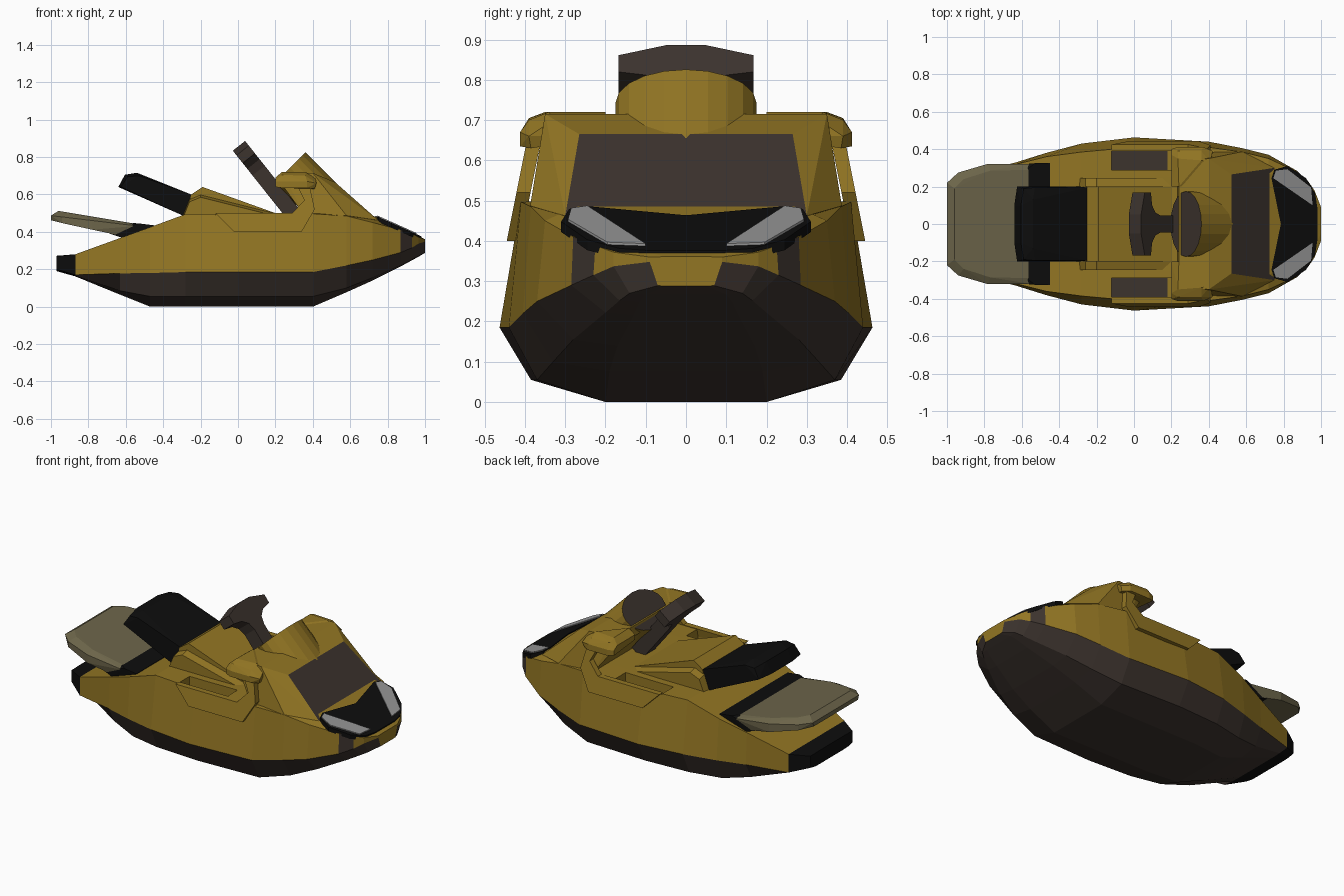
import bpy, bmesh, math
from mathutils import Vector, Matrix

if "Cube" in bpy.data.objects:
    bpy.data.objects.remove(bpy.data.objects["Cube"])

def material(name, rgb):
    m = bpy.data.materials.new(name)
    m.diffuse_color = (*rgb, 1)
    m.use_nodes = True
    m.node_tree.nodes["Principled BSDF"].inputs["Base Color"].default_value = m.diffuse_color
    return m

GOLD = material("gold", (0.29, 0.18, 0.017))
DARK = material("dark_brown", (0.045, 0.033, 0.027))
BLACK = material("black", (0.004, 0.004, 0.004))
OLIVE = material("olive", (0.15, 0.13, 0.068))
LIGHT = material("light_grey", (0.3, 0.3, 0.3))

def finish(name, bm, *mats):
    bmesh.ops.recalc_face_normals(bm, faces=bm.faces)
    me = bpy.data.meshes.new(name)
    bm.to_mesh(me)
    bm.free()
    for m in mats:
        me.materials.append(m)
    ob = bpy.data.objects.new(name, me)
    bpy.context.collection.objects.link(ob)
    return ob

def loft(name, rings, pick, *mats):
    bm = bmesh.new()
    vs = [[bm.verts.new(p) for p in r] for r in rings]
    n = len(rings[0])
    for s in range(len(vs) - 1):
        for i in range(n):
            j = (i + 1) % n
            f = bm.faces.new((vs[s][i], vs[s][j], vs[s + 1][j], vs[s + 1][i]))
            f.material_index = pick(s, i)
    bm.faces.new(vs[0]).material_index = pick(0, 2)
    bm.faces.new(vs[-1]).material_index = pick(len(vs) - 2, 2)
    return finish(name, bm, *mats)

def prism(name, a, b, mat):
    return loft(name, [a, b], lambda s, i: 0, mat)

def both(pts):
    return [(x, s * y, z) for x, y, z in pts for s in (1, -1)]

def hull(name, pts, mats, pick=None):
    bm = bmesh.new()
    for p in pts:
        bm.verts.new(p)
    r = bmesh.ops.convex_hull(bm, input=bm.verts)
    loose = [v for v in bm.verts if not v.link_faces]
    bmesh.ops.delete(bm, geom=loose, context='VERTS')
    bmesh.ops.dissolve_limit(bm, angle_limit=0.02, verts=bm.verts, edges=bm.edges)
    bmesh.ops.recalc_face_normals(bm, faces=bm.faces)
    if pick:
        for f in bm.faces:
            f.material_index = pick(f)
    return finish(name, bm, *mats)

# Hull: keel, bilge, chine, gunwale and deck (y, z) at each station
stations = [
    (-.97, (.12, .19), (.16, .192), (.20, .20), (.20, .27), (.12, .272)),
    (-.87, (.14, .162), (.20, .164), (.265, .17), (.265, .28), (.16, .28)),
    (-.63, (.16, .064), (.28, .085), (.33, .178), (.32, .367), (.2, .367)),
    (-.47, (.18, 0), (.33, .055), (.38, .18), (.36, .425), (.2, .425)),
    (-.28, (.2, 0), (.37, .055), (.43, .185), (.385, .495), (.25, .495)),
    (0, (.2, 0), (.385, .055), (.463, .185), (.41, .495), (.25, .495)),
    (.4, (.2, 0), (.37, .055), (.44, .185), (.41, .497), (.25, .5)),
    (.58, (.19, .077), (.33, .1), (.405, .22), (.385, .485), (.26, .5)),
    (.72, (.17, .14), (.28, .155), (.37, .25), (.35, .45), (.27, .487)),
    (.87, (.13, .215), (.2, .222), (.285, .29), (.28, .41), (.22, .4195)),
    (.93, (.115, .248), (.165, .252), (.23, .315), (.225, .388), (.17, .3925)),
    (.965, (.1, .267), (.14, .27), (.18, .337), (.18, .372), (.12, .377)),
    (1, (.05, .288), (.07, .289), (.09, .348), (.09, .36), (.05, .361)),
]
rings = [[(x, -y, z) for y, z in p] + [(x, y, z) for y, z in reversed(p)] for x, *p in stations]

def hull_mat(s, i):
    if s == 0:
        return 2
    if i in (0, 1, 7, 8, 9) or (s == 9 and i in (2, 6)):
        return 1
    return 0

body = loft("hull", rings, hull_mat, GOLD, DARK, BLACK)
body.data.polygons[-1].material_index = 0

# Footwells cut in the deck, each with a dark floor
def box(name, s, x0, x1, y0, y1, z0, z1, mat):
    q = [(x0, y0), (x1, y0), (x1, y1), (x0, y1)]
    return prism(name, [(x, s * y, z0) for x, y in q], [(x, s * y, z1) for x, y in q], mat)

for s, side in ((1, "left"), (-1, "right")):
    cut = box("footwell_cutter_" + side, s, -.12, .2, .29, .4, .42, .6, GOLD)
    cut.hide_render = True
    cut.hide_viewport = True
    m = body.modifiers.new("footwell_" + side, 'BOOLEAN')
    m.operation, m.solver, m.object = 'DIFFERENCE', 'EXACT', cut
    box("footwell_floor_" + side, s, -.12, .18, .29, .4, .41, .425, DARK)

    # Side brace leaning in from footwell rim to shoulder
    prof = [(-.12, .5), (-.02, .40), (.34, .40), (.41, .52), (.38, .66), (.31, .66), (.355, .57), (.29, .5)]
    lean = lambda z, t: s * (.445 - .2 * (z - .4) - t)
    prism("side_brace_" + side, [(x, lean(z, 0), z) for x, z in prof],
          [(x, lean(z, .035), z) for x, z in prof], GOLD)

    # Shoulder pod
    pod = [(.2, .2, .66), (.2, .2, .69), (.24, .2, .72), (.2, .37, .69), (.2, .40, .67), (.2, .40, .64),
           (.235, .35, .72), (.235, .39, .705), (.235, .412, .67), (.235, .412, .635),
           (.36, .34, .72), (.36, .39, .70), (.37, .412, .67), (.37, .412, .635),
           (.41, .33, .70), (.42, .39, .66), (.41, .385, .63), (.4, .2, .66)]
    hull("shoulder_pod_" + side, [(x, s * y, z) for x, y, z in pod], [GOLD])

    # Headlight lens, lying on the sloping nose
    nose = lambda x, h: .505 - .45 * (x - .68) + h
    lens = [(.745, .245), (.758, .285), (.82, .293), (.947, .195), (.955, .1)]
    prism("headlight_" + side, [(x, s * y, nose(x, -.01)) for x, y in lens],
          [(x, s * y, nose(x, .012)) for x, y in lens], LIGHT)

    # Rails beside the seat hump
    rail = [(-.31, .45), (-.26, .575), (-.2, .6), (.2, .5), (.2, .45)]
    prism("seat_rail_" + side, [(x, s * .19, z) for x, z in rail], [(x, s * .245, z - .015) for x, z in rail], GOLD)

# Black headlight surround
mask = [(.735, .245), (.75, .29), (.82, .31), (.92, .245), (.968, .165), (.98, .09)]
mask = [(.785, 0)] + mask + [(x, -y) for x, y in reversed(mask)]
prism("headlight_surround", [(x, y, nose(x, -.02)) for x, y in mask],
      [(x, y, nose(x, .006)) for x, y in mask], BLACK)

# Cowl with dark hood panel
hull("cowl", both([(.23, .33, .66), (.24, .33, .715), (.40, .35, .715), (.52, .265, .665), (.68, .265, .507),
                   (.58, .387, .487), (.75, .30, .462), (.36, .385, .48), (.68, .26, .47)]), [GOLD, DARK],
     lambda f: int(min(v.co.x for v in f.verts) > .5 and f.normal.z > 0))

# Dash: tilted elliptical cylinder with a dark rear face
bm = bmesh.new()
axis = Vector((1, 0, -1)).normalized()
basis = Matrix(((.7071, 0, .7071), (0, 1, 0), (.7071, 0, -.7071))).to_4x4()
place = Matrix.Translation(Vector((.278, 0, .743)) + axis * .12) @ basis @ Matrix.Diagonal((.117, .175, .24, 1))
bmesh.ops.create_cone(bm, cap_ends=True, segments=20, radius1=1, radius2=1, depth=1, matrix=place)
for f in bm.faces:
    f.material_index = int(len(f.verts) > 4 and f.calc_center_median().x < .3)
finish("dash", bm, GOLD, DARK)

# Handlebar: T-shaped plate leaning back
tee = [(.05, 0), (.168, .032), (.168, .085), (.1, .095), (.06, .125), (.045, .17), (.045, .47)]
tee += [(-y, v) for y, v in reversed(tee)]
plate = lambda t: [(.005 + .62 * v + .78 * t, y, .86 - .78 * v + .62 * t) for y, v in tee]
prism("handlebar", plate(-.042), plate(.042), DARK)

# Seat hump and black seat
hump = [(-.29, .42), (-.25, .60), (-.19, .64), (.2, .50), (.2, .42)]
prism("seat_hump", [(x, -.2, z) for x, z in hump], [(x, .2, z) for x, z in hump], GOLD)
hull("seat", both([(-.64, .1, .64), (-.625, .2, .64), (-.605, .1, .705), (-.59, .19, .695), (-.54, .13, .716),
                   (-.53, .195, .70), (-.25, .195, .60), (-.29, .2, .485), (-.24, .195, .59)]), [BLACK])

# Rear platform with black base
edge = [(-1, .22), (-.94, .275), (-.78, .322), (-.54, .322)]
pts = [(x, y, .475 - .22 * (x + 1) - .015) for x, y in edge[1:3]] + [(-1, .21, .462), (-.62, .31, .378)]
pts += [(x, y, .487 - .12 * (x + 1)) for x, y in edge]
pts += [(-.96, .19, .512), (-.91, .24, .503), (-.77, .285, .48), (-.54, .29, .442)]
hull("rear_platform", both(pts), [OLIVE])
hull("platform_base", both([(-.69, .31, .392), (-.62, .315, .368), (-.53, .325, .445), (-.45, .325, .435),
                            (-.44, .325, .40), (-.56, .3, .447)]), [BLACK])
